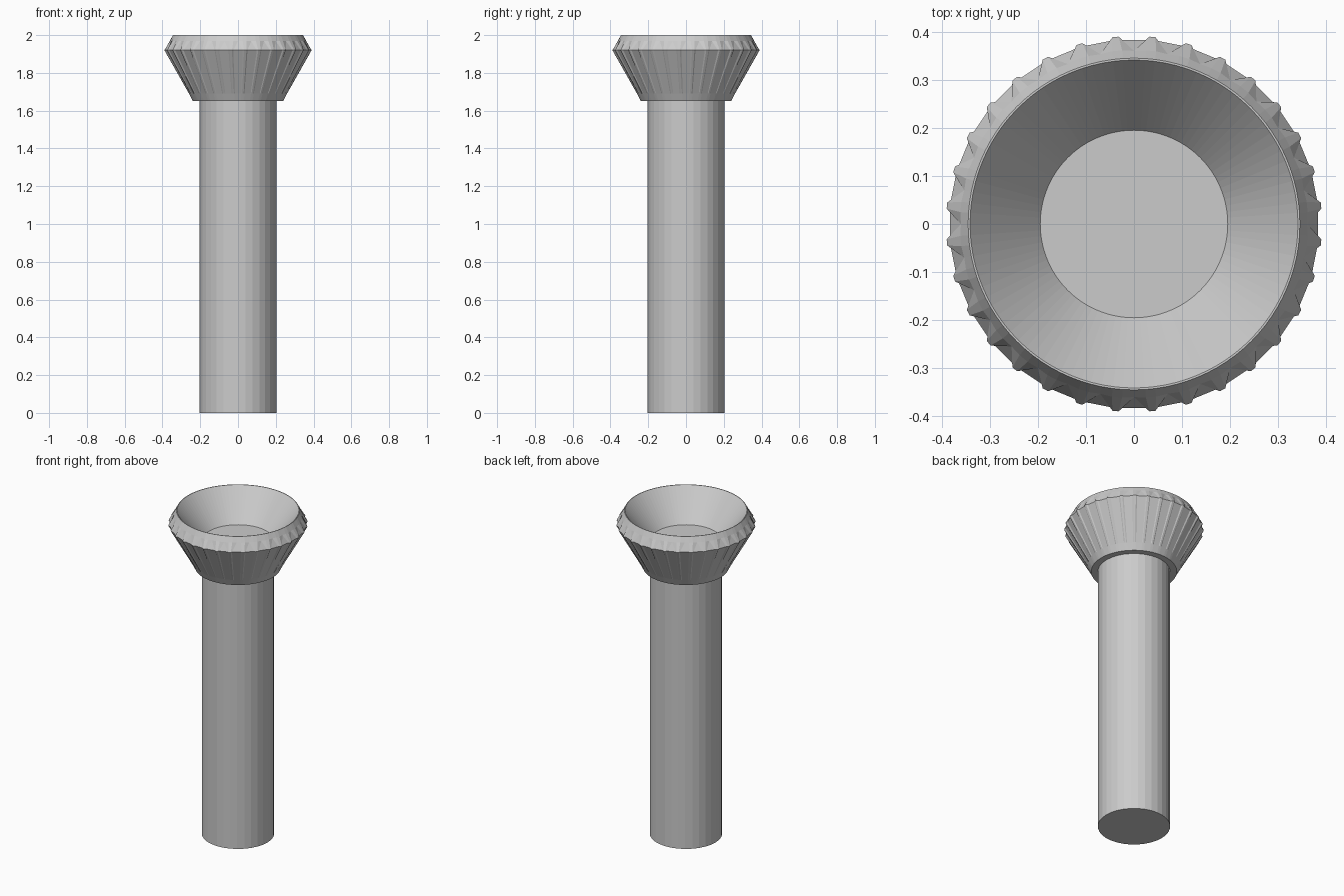
import bpy
import bmesh
import math

default = bpy.data.objects.get("Cube")
if default:
    bpy.data.objects.remove(default, do_unlink=True)

grey = bpy.data.materials.new("plain grey")
grey.use_nodes = True
colour = (0.6, 0.6, 0.6, 1)
grey.diffuse_color = colour
grey.node_tree.nodes["Principled BSDF"].inputs["Base Color"].default_value = colour

TEETH = 32
STEP = 2 * math.pi / TEETH


def finish(name, bm):
    bmesh.ops.remove_doubles(bm, verts=bm.verts, dist=0.0002)
    bmesh.ops.recalc_face_normals(bm, faces=bm.faces)
    mesh = bpy.data.meshes.new(name)
    bm.to_mesh(mesh)
    bm.free()
    mesh.materials.append(grey)
    obj = bpy.data.objects.new(name, mesh)
    bpy.context.collection.objects.link(obj)
    return obj


def ring(bm, z, columns):
    """One ring of vertices; columns gives (angle, radius) within each tooth pitch."""
    return [bm.verts.new((r * math.cos(a + i * STEP), r * math.sin(a + i * STEP), z))
            for i in range(TEETH) for a, r in columns]


def bridge(bm, low, high):
    n = len(low)
    for i in range(n):
        j = (i + 1) % n
        bm.faces.new((low[i], low[j], high[j], high[i]))


# Shank: plain faceted cylinder
bm = bmesh.new()
bmesh.ops.create_cone(bm, cap_ends=True, segments=32, radius1=0.203, radius2=0.203, depth=1.65)
bmesh.ops.translate(bm, verts=bm.verts, vec=(0, 0, 0.825))
finish("shank", bm)

# Toothed head: each pitch has a valley (two edges) and a tooth (two crest edges)
bm = bmesh.new()


def pitch(valley_half, crest_half, valley_r, crest_r):
    mid = STEP / 2
    return [(-valley_half, valley_r), (valley_half, valley_r),
            (mid - crest_half, crest_r), (mid + crest_half, crest_r)]


rows = [
    (1.65, pitch(0.065, 0.016, 0.24, 0.24)),
    (1.69, pitch(0.065, 0.016, 0.26, 0.26)),
    (1.92, pitch(0.065, 0.016, 0.384, 0.391)),
    (1.968, pitch(0.0, 0.03, 0.36, 0.362)),
    (2.0, pitch(0.0, 0.03, 0.345, 0.345)),
]
loops = [ring(bm, z, cols) for z, cols in rows]
inner_rim = ring(bm, 2.0, pitch(0.0, 0.03, 0.341, 0.341))
floor = ring(bm, 1.82, pitch(0.0, 0.03, 0.195, 0.195))
collar = ring(bm, 1.65, pitch(0.065, 0.016, 0.2, 0.2))
loops = [collar] + loops + [inner_rim, floor]
for low, high in zip(loops, loops[1:]):
    bridge(bm, low, high)

# Flat floor of the bowl
bm.faces.new(floor)
finish("toothed_head", bm)
